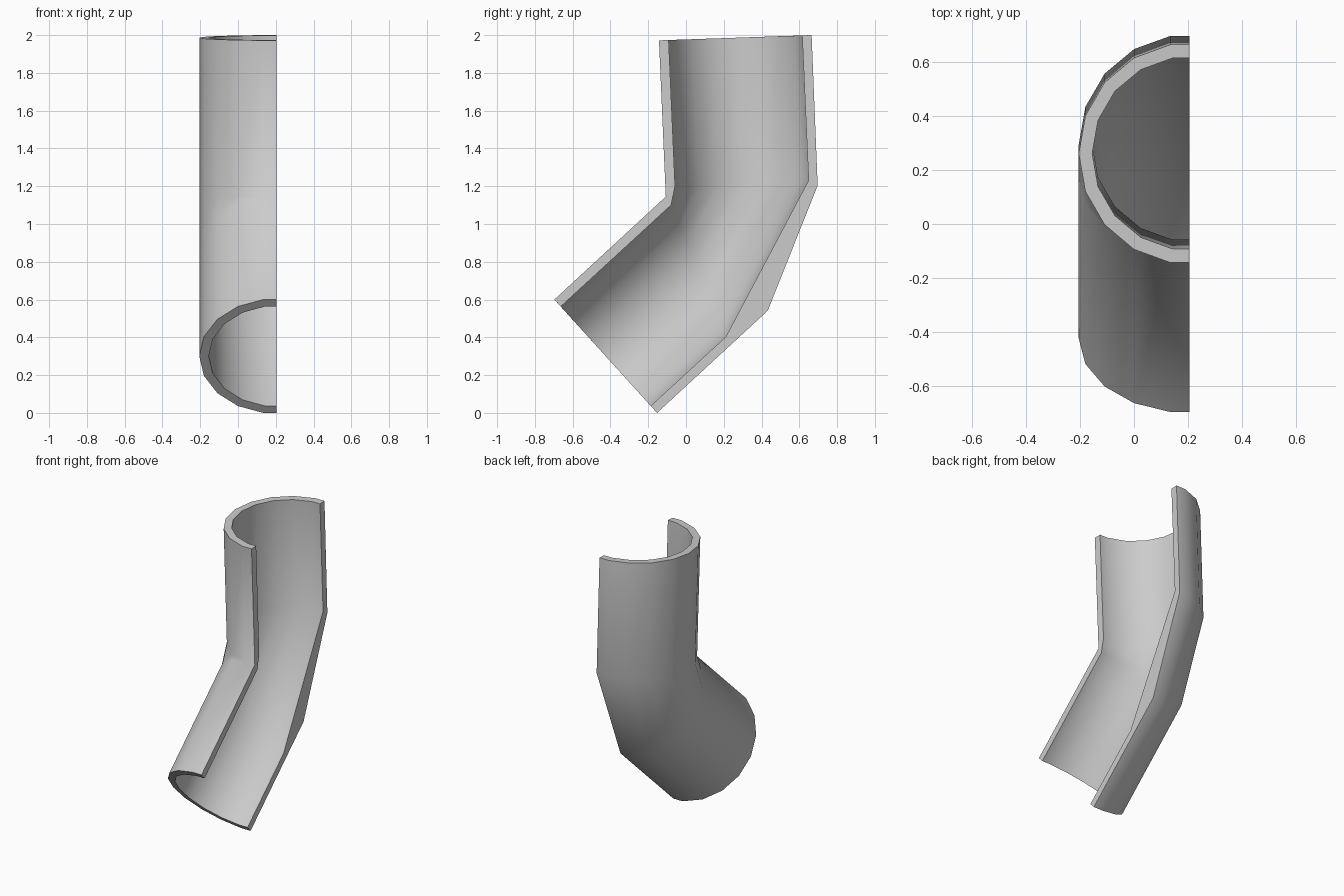
import bpy, bmesh, math
from mathutils import Vector

cube = bpy.data.objects.get("Cube")
if cube:
    bpy.data.objects.remove(cube, do_unlink=True)

CUT_X = 0.205            # plane of the lengthwise cut
OUTER_R, INNER_R = 0.41, 0.36
STEP = math.radians(20)  # eighteen-sided pipe

# Stations down the elbow: (inside-of-bend, outside-of-bend) as (y, z)
outer_stations = [((-0.143, 1.972), (0.665, 2.0)),
                  ((-0.107, 1.145), (0.697, 1.204)),
                  ((-0.107, 1.145), (0.433, 0.541)),
                  ((-0.697, 0.60), (-0.153, 0.0))]
inner_stations = [((-0.092, 1.974), (0.615, 1.998)),
                  ((-0.058, 1.20), (0.649, 1.231)),
                  ((-0.079, 1.10), (0.211, 0.403)),
                  ((-0.663, 0.563), (-0.187, 0.037))]


def half_ring(station, radius):
    """Half polygon from the inside of the bend to the outside."""
    near, far = (Vector((CUT_X, *p)) for p in station)
    middle, half = (near + far) / 2, (near - far) / 2
    points = [near]
    for i in range(9):
        a = STEP * (i + 0.5)
        p = middle + half * (math.cos(a) / math.cos(STEP / 2))
        p.x -= radius * math.sin(a)
        points.append(p)
    return points + [far]


bm = bmesh.new()
loops = []
for outside, inside in zip(outer_stations, inner_stations):
    section = half_ring(outside, OUTER_R) + half_ring(inside, INNER_R)[::-1]
    loops.append([bm.verts.new(p) for p in section])

# Outer wall, inner wall and the two cut strips
n = len(loops[0])
for a, b in zip(loops, loops[1:]):
    for i in range(n):
        j = (i + 1) % n
        bm.faces.new((a[i], a[j], b[j], b[i]))

# Rims at both ends
for loop in (loops[0], loops[-1]):
    for i in range(n // 2 - 1):
        bm.faces.new((loop[i], loop[i + 1], loop[n - 2 - i], loop[n - 1 - i]))

# The outer rings share a hinge at the inside of the bend
bmesh.ops.remove_doubles(bm, verts=bm.verts, dist=0.0005)
bmesh.ops.recalc_face_normals(bm, faces=bm.faces)
mesh = bpy.data.meshes.new("half_pipe_elbow")
bm.to_mesh(mesh)
bm.free()

pipe = bpy.data.objects.new("half_pipe_elbow", mesh)
bpy.context.collection.objects.link(pipe)

grey = bpy.data.materials.new("light_grey")
grey.use_nodes = True
colour = (0.6, 0.6, 0.6, 1)
grey.diffuse_color = colour
grey.node_tree.nodes["Principled BSDF"].inputs["Base Color"].default_value = colour
mesh.materials.append(grey)

bpy.ops.object.select_all(action="DESELECT")
pipe.select_set(True)
bpy.context.view_layer.objects.active = pipe
bpy.ops.object.shade_smooth_by_angle(angle=math.radians(60))
